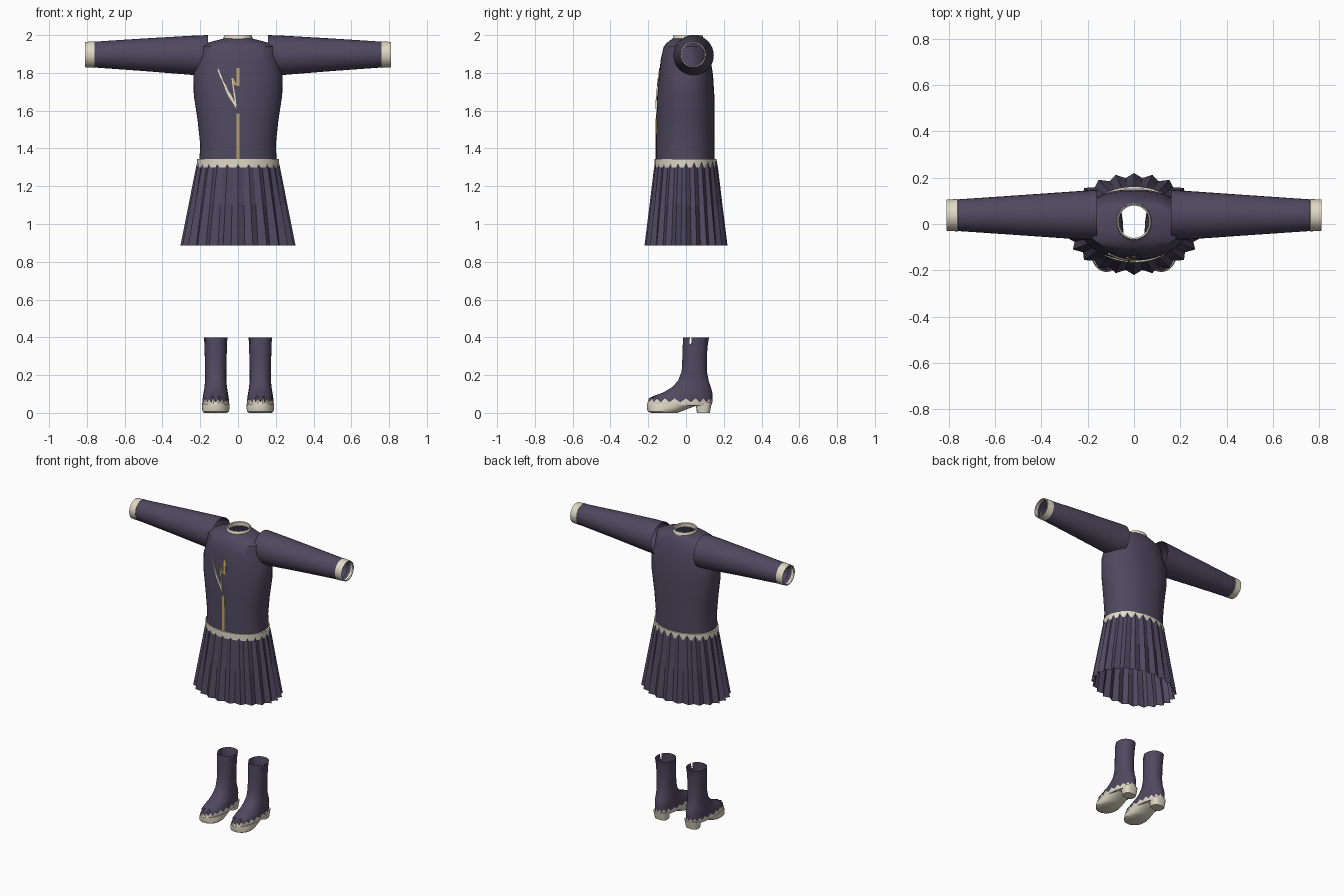
import bpy, bmesh, math

if "Cube" in bpy.data.objects:
    bpy.data.objects.remove(bpy.data.objects["Cube"])


def material(name, rgb):
    m = bpy.data.materials.new(name)
    m.diffuse_color = (*rgb, 1)
    m.use_nodes = True
    m.node_tree.nodes["Principled BSDF"].inputs["Base Color"].default_value = m.diffuse_color
    return m


PURPLE = material("dark purple cloth", (0.078, 0.066, 0.115))
CREAM = material("cream trim", (0.74, 0.69, 0.56))
GOLD = material("gold fastening", (0.52, 0.38, 0.14))


def make(name, verts, faces, mats, smooth=True, rule=None):
    """Create an object; rule(face) picks the material slot."""
    me = bpy.data.meshes.new(name)
    me.from_pydata(verts, [], faces)
    bm = bmesh.new()
    bm.from_mesh(me)
    bmesh.ops.recalc_face_normals(bm, faces=bm.faces)
    bm.to_mesh(me)
    bm.free()
    for m in mats:
        me.materials.append(m)
    if rule:
        for p in me.polygons:
            p.material_index = rule(p)
    ob = bpy.data.objects.new(name, me)
    bpy.context.collection.objects.link(ob)
    if smooth:
        bpy.ops.object.select_all(action='DESELECT')
        ob.select_set(True)
        bpy.context.view_layer.objects.active = ob
        bpy.ops.object.shade_smooth_by_angle(angle=math.radians(40))
    return ob


def ring(cx, cy, z, rx, ry, n, e=2.0, pleat=0.0, zig=0.0):
    """Horizontal superellipse; pleat and zig alternate radius and height."""
    pts = []
    for i in range(n):
        a = math.tau * i / n
        c, s = math.cos(a), math.sin(a)
        k = 1 - pleat * (i % 2)
        x = math.copysign(abs(c) ** (2 / e), c) * rx * k
        y = math.copysign(abs(s) ** (2 / e), s) * ry * k
        pts.append((cx + x, cy + y, z + (zig if i % 2 else -zig)))
    return pts


def loft(rings, first=False, last=False):
    n = len(rings[0])
    verts = [p for r in rings for p in r]
    faces = []
    for j in range(len(rings) - 1):
        for i in range(n):
            k = (i + 1) % n
            faces.append((j * n + i, j * n + k, (j + 1) * n + k, (j + 1) * n + i))
    if first:
        faces.append(tuple(range(n)))
    if last:
        faces.append(tuple(range(len(verts) - n, len(verts))))
    return verts, faces


# Torso: height, half width, front y, back y
TORSO = [(1.31, .206, -.158, .150), (1.42, .200, -.158, .150), (1.55, .214, -.157, .150),
         (1.68, .234, -.152, .150), (1.79, .236, -.142, .143), (1.87, .213, -.134, .130),
         (1.94, .203, -.118, .112), (1.958, .165, -.102, .102), (1.972, .115, -.085, .095),
         (1.982, .074, -.066, .086)]
E = 2.2
v, f = loft([ring(0, (a + b) / 2, z, w, (b - a) / 2, 48, E) for z, w, a, b in TORSO])
make("torso", v, f, [PURPLE])


def front_y(x, z):
    """Front surface of the torso."""
    for lo, hi in zip(TORSO, TORSO[1:]):
        if lo[0] <= z <= hi[0]:
            t = (z - lo[0]) / (hi[0] - lo[0])
            w, a, b = (lo[i] + t * (hi[i] - lo[i]) for i in (1, 2, 3))
            return (a + b) / 2 - (b - a) / 2 * (1 - abs(x / w) ** E) ** (1 / E)


# Collar with an inner wall
v, f = loft([ring(0, .01, z, r, r + .004, 32) for z, r in
             [(1.974, .077), (1.996, .075), (2.0, .072), (1.996, .066), (1.97, .066)]])
make("collar", v, f, [CREAM])

# Belt and pleated skirt, whose ridges break through the lower belt edge
v, f = loft([ring(0, -.002, z, w, d, 48) for z, w, d in
             [(1.345, .207, .156), (1.344, .217, .164), (1.30, .217, .164)]])
make("belt", v, f, [CREAM])
v, f = loft([ring(0, 0, z, w, d, 48, 2, p) for z, w, d, p in
             [(1.342, .213, .161, .045), (1.30, .2225, .169, .045),
              (1.10, .262, .193, .065), (.885, .305, .22, .09)]])
make("skirt", v, f, [PURPLE], smooth=False)


def plate(name, rows, mat, lift):
    """Thin strip on the chest; rows are (z, left x, right x)."""
    verts, faces = [], []
    for z, l, r in rows:
        verts += [(x, front_y(x, z) - d, z) for d in (lift, 0) for x in (l, r)]
    for j in range(len(rows) - 1):
        a, b = j * 4, j * 4 + 4
        for p, q in ((0, 1), (1, 3), (3, 2), (2, 0)):
            faces.append((a + p, a + q, b + q, b + p))
    faces += [(0, 1, 3, 2), tuple(len(verts) - 4 + i for i in (0, 1, 3, 2))]
    make(name, verts, faces, [mat], smooth=False)


plate("lower_fastening", [(z, -.009, .009) for z in (1.345, 1.42, 1.5, 1.585)], GOLD, .004)
plate("upper_fastening", [(1.73, -.008, .009), (1.79, -.008, .009), (1.825, -.008, .009)], GOLD, .004)
plate("fastening_tab", [(1.735, -.026, -.006), (1.772, -.034, -.024)], GOLD, .005)
plate("lapel_edge", [(1.61, -.012, -.006), (1.65, -.036, -.018), (1.70, -.064, -.046),
                     (1.76, -.088, -.078), (1.825, -.112, -.104)], CREAM, .008)
plate("lapel_inner_edge", [(1.61, -.012, -.006), (1.68, -.022, -.014), (1.77, -.034, -.030)], CREAM, .007)


def tube_x(side, rows, n=32):
    """Rings along x: (x, centre y, centre z, radius)."""
    return loft([[(side * x, cy + r * math.cos(math.tau * i / n),
                   cz + r * math.sin(math.tau * i / n)) for i in range(n)]
                 for x, cy, cz, r in rows])


BOOT = [  # height, front y, back y, half width, zigzag
    (.365, -.017, .116, .060, 0), (.30, -.019, .110, .058, 0), (.22, -.023, .110, .056, 0),
    (.17, -.042, .120, .056, 0), (.135, -.075, .132, .060, 0), (.108, -.120, .139, .064, 0),
    (.090, -.170, .140, .067, 0), (.066, -.200, .139, .070, .010),
    (.045, -.206, .136, .072, 0), (.040, -.203, .134, .070, 0)]


def boot_rings(rows, cx, n=40):
    return [ring(cx, (a + b) / 2, z, w, (b - a) / 2, n, 2.15, 0, g) for z, a, b, w, g in rows]


for s, tag in ((-1, "left"), (1, "right")):
    # Sleeve with open ends and a cuff
    v, f = tube_x(s, [(.16, .040, 1.893, .107), (.24, .038, 1.893, .104),
                      (.50, .038, 1.896, .086), (.765, .038, 1.897, .068), (.803, .038, 1.897, .060)])
    make(tag + "_sleeve", v, f, [PURPLE])
    v, f = tube_x(s, [(.76, .038, 1.897, .066), (.761, .038, 1.897, .070),
                      (.809, .038, 1.897, .067), (.809, .038, 1.897, .061), (.79, .038, 1.897, .060)])
    make(tag + "_cuff", v, f, [CREAM])

    # Boot upper with a zigzag painted edge
    cx = s * .118
    n = 40
    v, f = loft(boot_rings(BOOT, cx), last=True)
    make(tag + "_boot", v, f, [PURPLE, CREAM],
         rule=lambda p: 1 if p.center.z < .066 else 0)
    # Boot top band with a notch on each side
    v, f = loft(boot_rings([(.40, -.015, .122, .062, 0), (.365, -.017, .116, .060, 0)], cx))
    gap = {n - 3, n // 2 + 2}
    f = [q for i, q in enumerate(f) if i not in gap]
    make(tag + "_boot_top", v, f, [PURPLE])
    # Forefoot sole
    v, f = loft(boot_rings([(.046, -.207, .075, .073, 0), (.025, -.207, .02, .073, 0),
                            (.008, -.202, -.025, .070, 0), (0, -.185, -.045, .060, 0)], cx), True, True)
    make(tag + "_sole", v, f, [CREAM])
    # Heel block
    v, f = loft([ring(cx, y, z, w, d, 24, 3) for z, y, w, d in
                 [(.055, .094, .050, .043), (0, .092, .043, .034)]], True, True)
    make(tag + "_heel", v, f, [CREAM])
